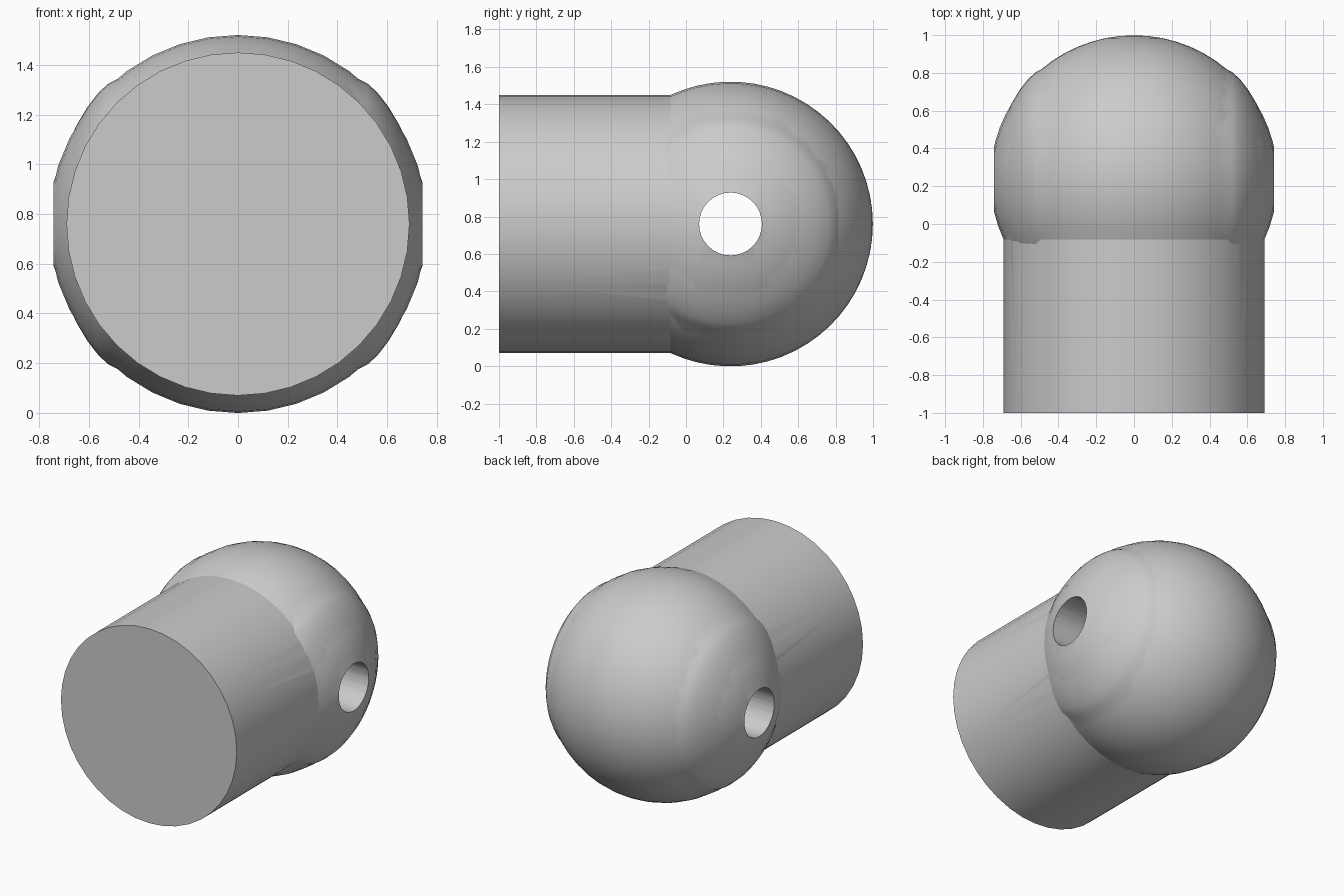
import bpy, bmesh, math
from mathutils import Matrix, Vector

if "Cube" in bpy.data.objects:
    bpy.data.objects.remove(bpy.data.objects["Cube"])

CY, CZ, R = 0.238, 0.76, 0.761      # ball centre and radius
TUBE_R, HOLE_R = 0.69, 0.168

grey = bpy.data.materials.new("light grey")
grey.diffuse_color = (0.6, 0.6, 0.6, 1)
grey.use_nodes = True
grey.node_tree.nodes["Principled BSDF"].inputs["Base Color"].default_value = grey.diffuse_color


def lathe(name, profile, origin, axis, steps):
    """Closed solid of revolution from (distance along axis, radius) points."""
    turn = Vector((0, 0, 1)).rotation_difference(Vector(axis)).to_matrix().to_4x4()
    bm = bmesh.new()
    rings = []
    for d, r in profile:
        if r == 0:
            rings.append([bm.verts.new((0, 0, d))] * steps)
        else:
            rings.append([bm.verts.new((r * math.cos(2 * math.pi * i / steps),
                                        r * math.sin(2 * math.pi * i / steps), d))
                          for i in range(steps)])
    for a, b in zip(rings, rings[1:]):
        for i in range(steps):
            j = (i + 1) % steps
            corners = list(dict.fromkeys((a[i], a[j], b[j], b[i])))
            bm.faces.new(corners)
    bm.transform(Matrix.Translation(origin) @ turn)
    bmesh.ops.recalc_face_normals(bm, faces=bm.faces)
    mesh = bpy.data.meshes.new(name)
    bm.to_mesh(mesh)
    bm.free()
    obj = bpy.data.objects.new(name, mesh)
    bpy.context.collection.objects.link(obj)
    mesh.materials.append(grey)
    return obj


def combine(target, tool, operation):
    bpy.context.view_layer.objects.active = target
    mod = target.modifiers.new(operation.title(), 'BOOLEAN')
    mod.operation, mod.solver, mod.object = operation, 'EXACT', tool
    bpy.ops.object.modifier_apply(modifier=mod.name)
    bpy.data.objects.remove(tool, do_unlink=True)


# Round shaft running into the ball, as one lathed body
start = math.asin(TUBE_R / R)
N = 20
profile = [(-1 - CY, 0), (-1 - CY, TUBE_R)]
for k in range(N + 1):
    a = (math.pi - start) * (1 - k / N)
    profile.append((R * math.cos(a), R * math.sin(a) if k < N else 0))
body = lathe("ball_end_shaft", profile, (0, CY, CZ), (0, 1, 0), 40)

# Domed cheek on each side
cheek = [(0.2, 0), (0.2, 0.55), (0.44, 0.592), (0.48, 0.586), (0.52, 0.566), (0.56, 0.53),
         (0.605, 0.472), (0.65, 0.397), (0.70, 0.284), (0.745, 0.16), (0.747, 0)]
for side, label in ((1, "right"), (-1, "left")):
    dome = lathe(label + "_cheek", cheek, (0, CY, CZ), (side, 0, 0), 48)
    combine(body, dome, 'UNION')

# Pin hole straight through the ball
drill = lathe("pin_hole_cutter", [(-1, 0), (-1, HOLE_R), (1, HOLE_R), (1, 0)],
              (0, CY, CZ), (1, 0, 0), 32)
combine(body, drill, 'DIFFERENCE')

# Smooth shading with sharp rims
bpy.ops.object.select_all(action='DESELECT')
body.select_set(True)
bpy.context.view_layer.objects.active = body
bpy.ops.object.shade_smooth_by_angle(angle=math.radians(22))
